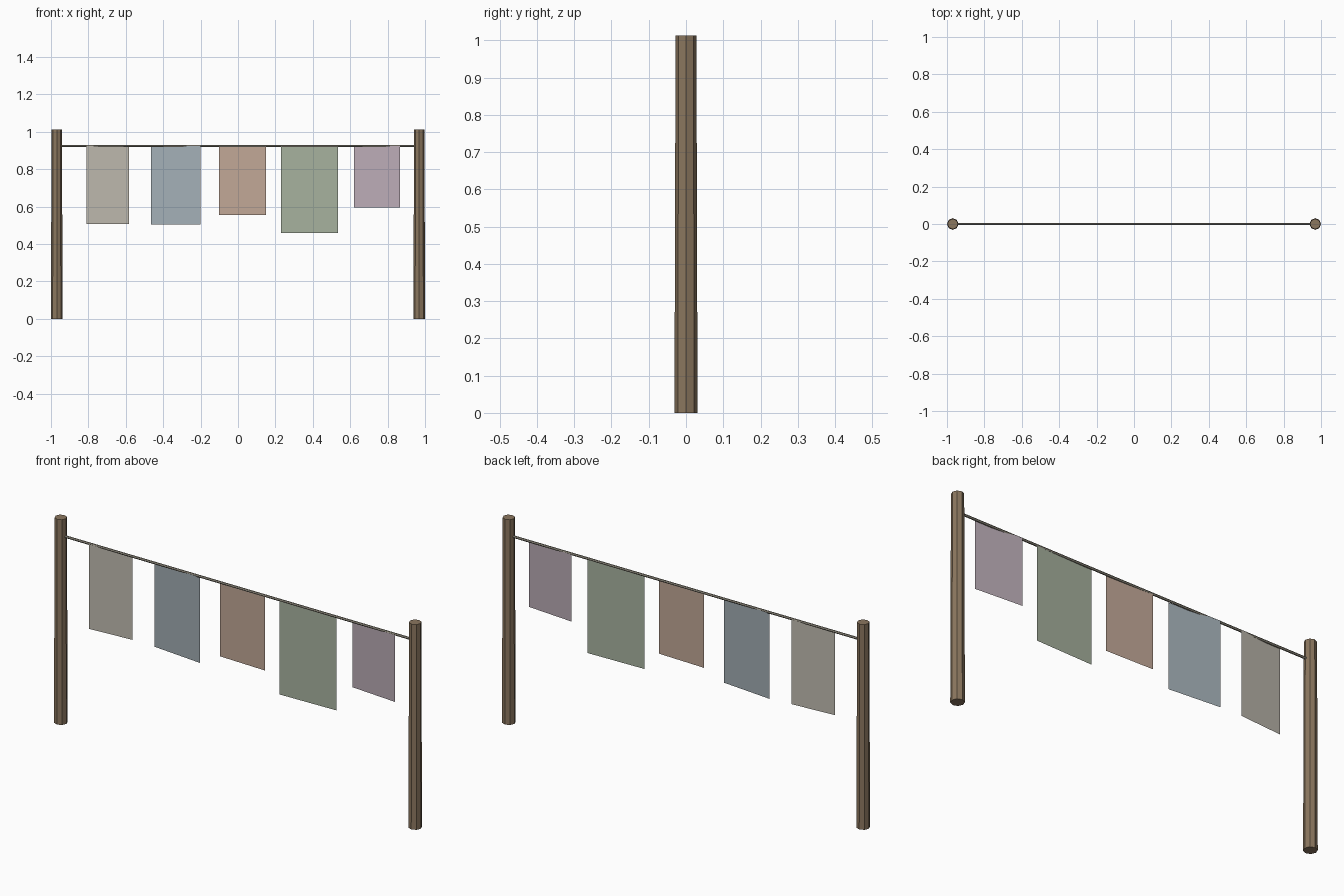
import bpy, bmesh, math
from mathutils import Matrix

if "Cube" in bpy.data.objects:
    bpy.data.objects.remove(bpy.data.objects["Cube"])


def material(name, rgb):
    # sRGB 0-255 to linear
    m = bpy.data.materials.new(name)
    m.diffuse_color = [(c / 255) ** 2.2 for c in rgb] + [1]
    m.use_nodes = True
    m.node_tree.nodes["Principled BSDF"].inputs["Base Color"].default_value = m.diffuse_color
    return m


def add_object(name, bm, mat):
    me = bpy.data.meshes.new(name)
    bm.to_mesh(me)
    bm.free()
    me.materials.append(mat)
    ob = bpy.data.objects.new(name, me)
    bpy.context.collection.objects.link(ob)
    return ob


def cone(name, sides, r1, r2, length, mat):
    bm = bmesh.new()
    bmesh.ops.create_cone(bm, cap_ends=True, segments=sides,
                          radius1=r1, radius2=r2, depth=length)
    return add_object(name, bm, mat)


POST_X, POST_H, LINE_Z = 0.969, 1.013, 0.924
wood = material("wood", (138, 118, 95))
cord = material("cord", (150, 145, 132))

# Two tapered wooden posts
for side, sx in (("left", -1), ("right", 1)):
    post = cone(side + "_post", 8, 0.031, 0.028, POST_H, wood)
    post.location = (sx * POST_X, 0, POST_H / 2)

# Taut line between the posts
line = cone("line", 6, 0.006, 0.006, 2 * POST_X, cord)
line.rotation_euler = (0, math.pi / 2, 0)
line.location = (0, 0, LINE_Z)

# Hanging cloths: left x, right x, bottom z, slight yaw, colour
cloths = [
    (-0.81, -0.583, 0.507, 0.07, (190, 185, 174)),
    (-0.465, -0.20, 0.503, -0.09, (162, 174, 181)),
    (-0.102, 0.15, 0.556, -0.03, (192, 166, 149)),
    (0.23, 0.535, 0.459, 0.025, (166, 177, 158)),
    (0.62, 0.866, 0.594, -0.075, (186, 171, 181)),
]
for i, (x0, x1, bottom, yaw, rgb) in enumerate(cloths, 1):
    w = (x1 - x0) / 2
    bm = bmesh.new()
    bm.faces.new([bm.verts.new(p) for p in (
        (-w, 0, bottom), (w, 0, bottom), (w, 0, LINE_Z), (-w, 0, LINE_Z))])
    bm.transform(Matrix.Translation(((x0 + x1) / 2, 0, 0)) @ Matrix.Rotation(yaw, 4, "Z"))
    add_object(f"cloth_{i}", bm, material(f"cloth_{i}", rgb))
